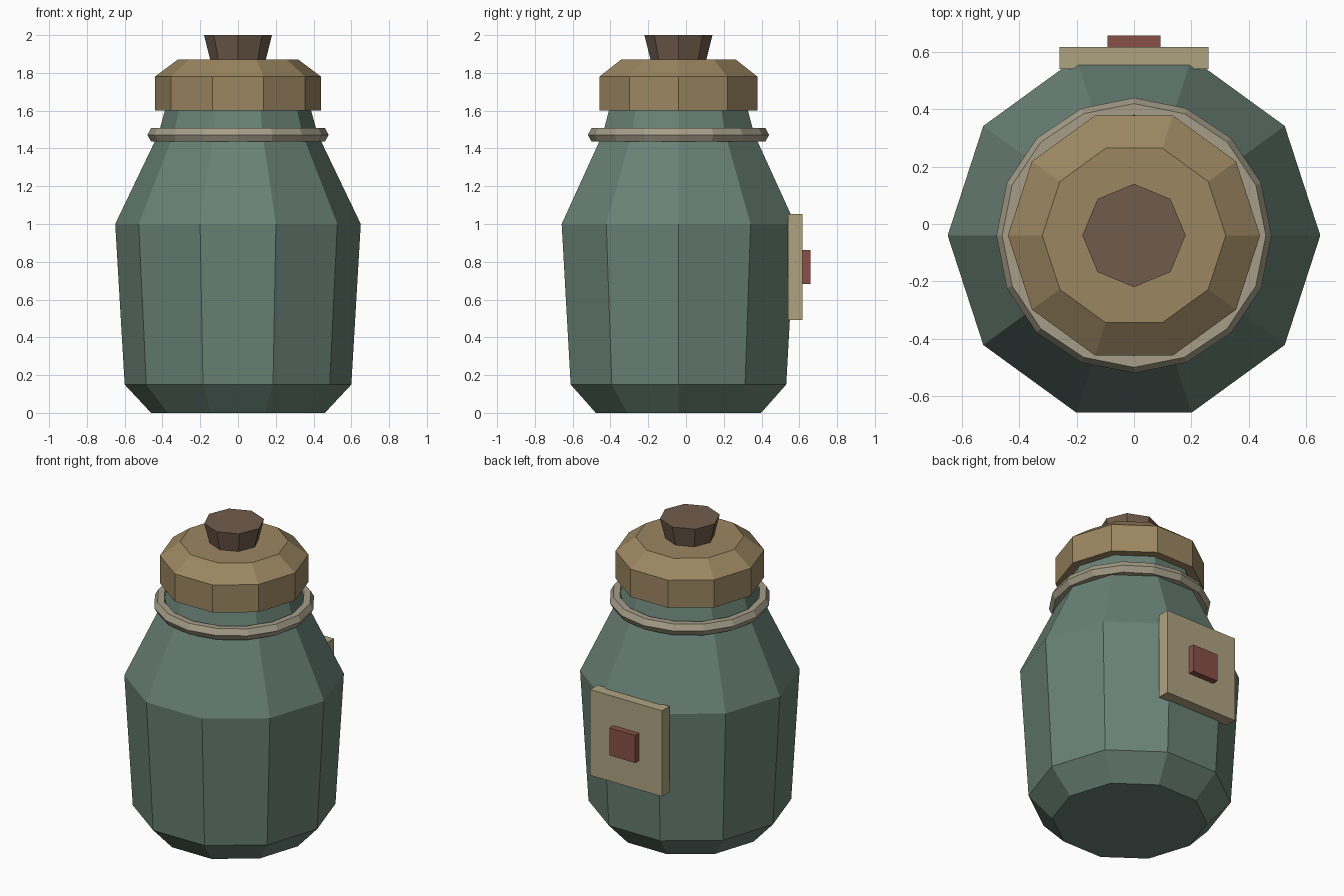
import bpy, bmesh
from math import cos, sin, pi

if "Cube" in bpy.data.objects:
    bpy.data.objects.remove(bpy.data.objects["Cube"])

CY = -0.04  # y of the jar's axis


def finish(name, bm, color):
    bmesh.ops.recalc_face_normals(bm, faces=bm.faces)
    mesh = bpy.data.meshes.new(name)
    bm.to_mesh(mesh)
    bm.free()
    obj = bpy.data.objects.new(name, mesh)
    bpy.context.collection.objects.link(obj)
    mat = bpy.data.materials.new(name + "_colour")
    mat.diffuse_color = (*color, 1)
    mat.use_nodes = True
    mat.node_tree.nodes["Principled BSDF"].inputs["Base Color"].default_value = mat.diffuse_color
    mesh.materials.append(mat)
    return obj


def lathe(name, profile, sides, color, closed_loop=False):
    """Revolve (radius, z) points; cap the ends, or join them into a ring."""
    bm = bmesh.new()
    rings = [[bm.verts.new((r * cos(2 * pi * i / sides),
                            CY + r * sin(2 * pi * i / sides), z))
              for i in range(sides)] for r, z in profile]
    pairs = list(zip(rings, rings[1:]))
    if closed_loop:
        pairs.append((rings[-1], rings[0]))
    else:
        bm.faces.new(rings[0])
        bm.faces.new(rings[-1])
    for a, b in pairs:
        for i in range(sides):
            j = (i + 1) % sides
            bm.faces.new((a[i], a[j], b[j], b[i]))
    return finish(name, bm, color)


def box(name, center, size, color):
    bm = bmesh.new()
    bmesh.ops.create_cube(bm, size=1)
    bmesh.ops.scale(bm, vec=size, verts=bm.verts)
    bmesh.ops.translate(bm, vec=center, verts=bm.verts)
    return finish(name, bm, color)


# Jar body with tapered base, shoulder and neck
lathe("jar_body", [(0.46, 0), (0.60, 0.15), (0.65, 1.0), (0.42, 1.48), (0.36, 1.70)],
      10, (0.14, 0.22, 0.18))

# Cord ring round the neck, hexagonal in section
cord = [(0.44 + 0.04 * cos(k * pi / 3), 1.472 + 0.042 * sin(k * pi / 3)) for k in range(6)]
lathe("neck_cord", cord, 16, (0.38, 0.34, 0.25), closed_loop=True)

# Lid with chamfered top
lathe("lid", [(0.44, 1.60), (0.44, 1.78), (0.32, 1.87)], 10, (0.33, 0.24, 0.12))

# Flared stopper knob
lathe("stopper", [(0.13, 1.80), (0.18, 2.0)], 8, (0.16, 0.107, 0.072))

# Label and its seal on the back
box("label", (0, 0.579, 0.772), (0.52, 0.078, 0.56), (0.43, 0.37, 0.22))
box("label_seal", (0, 0.634, 0.772), (0.186, 0.048, 0.18), (0.25, 0.08, 0.065))
